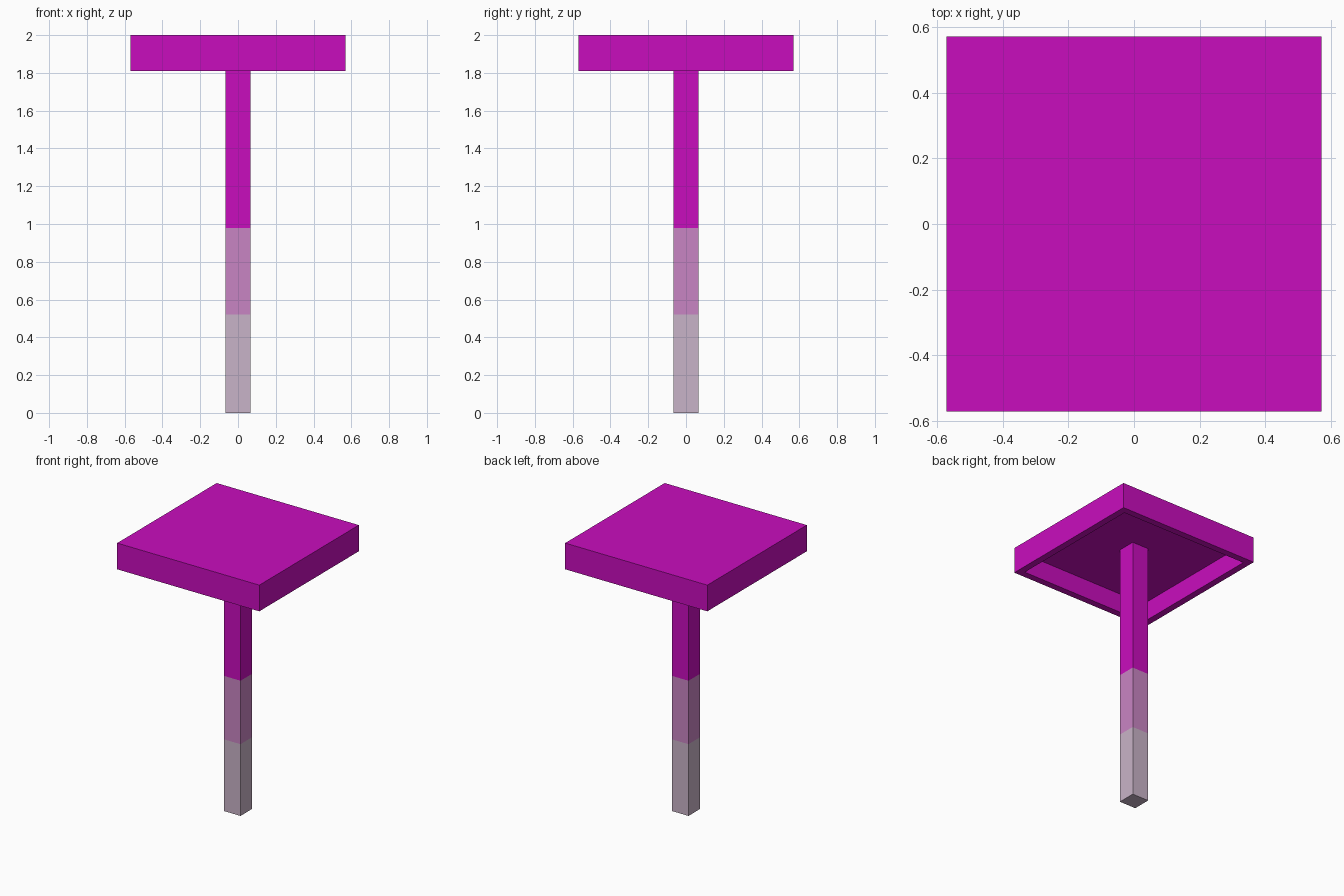
import bpy, bmesh

if "Cube" in bpy.data.objects:
    bpy.data.objects.remove(bpy.data.objects["Cube"])


def material(name, rgb):
    m = bpy.data.materials.new(name)
    m.diffuse_color = (*rgb, 1.0)
    m.use_nodes = True
    m.node_tree.nodes["Principled BSDF"].inputs["Base Color"].default_value = m.diffuse_color
    return m


magenta = material("magenta", (0.584, 0.004, 0.515))
faded_pink = material("faded pink", (0.584, 0.235, 0.552))
pale_mauve = material("pale mauve", (0.584, 0.456, 0.578))


def square_loft(name, rings, materials, band_of):
    """Skin square rings given as (half width, z); cap both ends."""
    bm = bmesh.new()
    loops = [[bm.verts.new((sx * h, sy * h, z))
              for sx, sy in ((-1, -1), (1, -1), (1, 1), (-1, 1))]
             for h, z in rings]
    for a, b in zip(loops, loops[1:]):
        for i in range(4):
            j = (i + 1) % 4
            bm.faces.new((a[i], a[j], b[j], b[i]))
    bm.faces.new(loops[0][::-1])
    bm.faces.new(loops[-1])
    bmesh.ops.recalc_face_normals(bm, faces=bm.faces)
    for f in bm.faces:
        f.material_index = band_of(f.calc_center_median().z)
    me = bpy.data.meshes.new(name)
    bm.to_mesh(me)
    bm.free()
    for m in materials:
        me.materials.append(m)
    ob = bpy.data.objects.new(name, me)
    bpy.context.collection.objects.link(ob)
    return ob


# Hollow square top: recess ceiling, rim, outer walls, upper face
square_loft("hollow_top",
            [(0.52, 1.95), (0.52, 1.81), (0.57, 1.81), (0.57, 2.0)],
            [magenta], lambda z: 0)

# Square post with three colour bands, reaching the recess ceiling
P = 0.067
square_loft("post", [(P, 0.0), (P, 0.52), (P, 0.98), (P, 1.95)],
            [pale_mauve, faded_pink, magenta],
            lambda z: 0 if z < 0.52 else 1 if z < 0.98 else 2)
